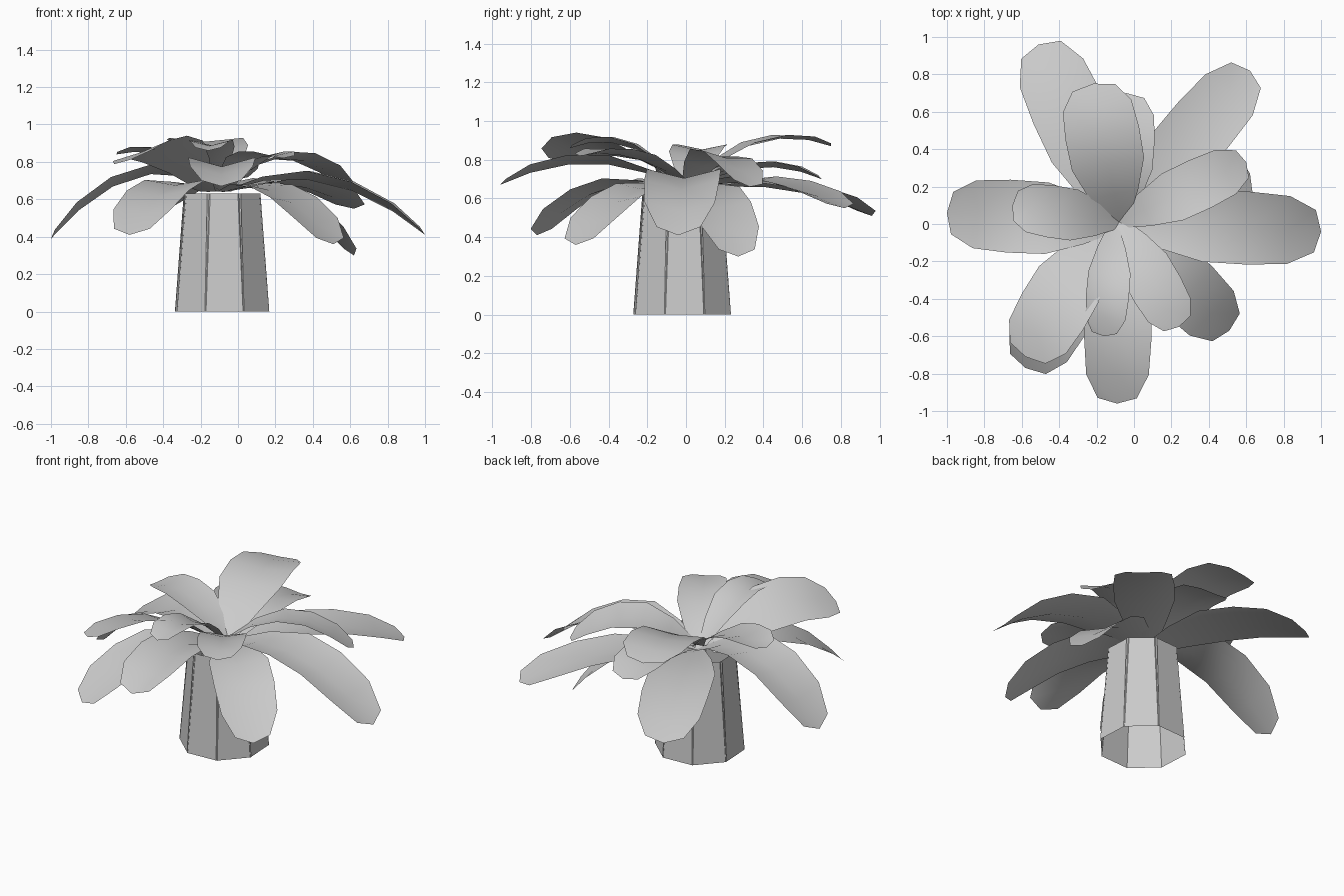
import bpy, bmesh
from math import sin, cos, radians
from mathutils import Vector

cube = bpy.data.objects.get("Cube")
if cube:
    bpy.data.objects.remove(cube)

grey = bpy.data.materials.new("plain_grey")
grey.use_nodes = True
colour = (0.6, 0.6, 0.6, 1)
grey.diffuse_color = colour
grey.node_tree.nodes["Principled BSDF"].inputs["Base Color"].default_value = colour


def make_object(name, bm, smooth):
    mesh = bpy.data.meshes.new(name)
    bm.to_mesh(mesh)
    bm.free()
    mesh.materials.append(grey)
    for face in mesh.polygons:
        face.use_smooth = smooth
    obj = bpy.data.objects.new(name, mesh)
    bpy.context.collection.objects.link(obj)
    return obj


# Trunk: a ring of flat, leaning plates that cross near the top
CENTRE = Vector((-0.085, -0.02, 0))
PLATES = 8


def trunk_plate(index):
    angle = radians(273 + index * 360 / PLATES)
    out = Vector((cos(angle), sin(angle), 0))
    side = Vector((-sin(angle), cos(angle), 0))
    bm = bmesh.new()
    corners = []
    for radius, half, z in ((0.245, 0.105, 0), (0.195, 0.09, 0.63)):
        mid = CENTRE + out * radius + Vector((0, 0, z))
        pair = [bm.verts.new(mid - side * half), bm.verts.new(mid + side * half)]
        corners += pair if z == 0 else pair[::-1]
    bm.faces.new(corners)
    make_object(f"trunk_plate_{index + 1}", bm, False)


for i in range(PLATES):
    trunk_plate(i)

# Leaf outline: distance along the leaf, share of full width
OUTLINE = ((0, 0.25), (0.2, 0.66), (0.42, 0.98), (0.64, 1), (0.84, 0.93), (0.97, 0.58))
CROWN = (-0.08, 0.01)


def leaf(name, tip, mid_z, half, base_z, cup, roll=0, root=CROWN):
    """An arching sheet; cup lifts both edges, roll lifts one and drops the other."""
    start, end = Vector((*root, 0)), Vector((tip[0], tip[1], 0))
    direction = (end - start).normalized()
    side = Vector((-direction.y, direction.x, 0))
    bm = bmesh.new()
    rows = []
    for t, share in OUTLINE:
        row = []
        for s in (-1, 0, 1):
            # the tip row bulges forward at the midrib
            u = t + (0.03 if s == 0 and t > 0.9 else 0)
            z = (base_z * (1 - u) * (1 - 2 * u) + mid_z * 4 * u * (1 - u)
                 + tip[2] * u * (2 * u - 1))
            z += cup * (s * share) ** 2 + roll * s * share
            point = start.lerp(end, u) + side * (half * share * s)
            row.append(bm.verts.new((point.x, point.y, z)))
        rows.append(row)
    for a, b in zip(rows, rows[1:]):
        for k in range(len(a) - 1):
            bm.faces.new((a[k], b[k], b[k + 1], a[k + 1]))
    make_object(name, bm, True)


# Lower, drooping leaves
BASE = 0.64
leaf("lower_leaf_left", (1.0, -0.04, 0.41), 0.69, 0.195, BASE, 0.05)
leaf("lower_leaf_right", (-1.0, 0.06, 0.39), 0.72, 0.195, BASE, 0.05)
leaf("lower_leaf_front", (-0.09, -0.96, 0.67), 0.78, 0.18, BASE, 0.05)
leaf("lower_leaf_front_right", (-0.58, -0.77, 0.41), 0.66, 0.19, BASE, 0.03,
     root=(-0.16, -0.03))
leaf("lower_leaf_front_left", (0.51, -0.57, 0.36), 0.63, 0.18, BASE, 0.03)
leaf("lower_leaf_side_left", (0.62, 0.27, 0.3), 0.61, 0.17, BASE, 0.03)
leaf("lower_leaf_back_right", (-0.51, 0.96, 0.51), 0.65, 0.2, BASE, 0.04)
leaf("lower_leaf_back_left", (0.62, 0.82, 0.55), 0.68, 0.18, BASE, 0.03)
leaf("lower_leaf_back", (-0.04, 0.7, 0.7), 0.76, 0.165, BASE, 0.03)

# Upper, rising leaves
BASE = 0.67
leaf("upper_leaf_front", (-0.16, -0.6, 0.86), 0.87, 0.115, BASE, 0.03,
     root=(-0.11, -0.01))
leaf("upper_leaf_front_left", (0.24, -0.55, 0.82), 0.81, 0.14, BASE, 0.03)
leaf("upper_leaf_front_right", (-0.58, -0.71, 0.81), 0.86, 0.19, BASE, 0.01,
     roll=0.06, root=(-0.18, -0.04))
leaf("upper_leaf_right", (-0.65, 0.1, 0.84), 0.83, 0.14, BASE, 0.03)
leaf("upper_leaf_back", (-0.22, 0.75, 0.87), 0.89, 0.2, BASE, 0.02)
leaf("upper_leaf_back_left", (0.6, 0.33, 0.66), 0.82, 0.14, BASE, 0.02, roll=-0.02)
